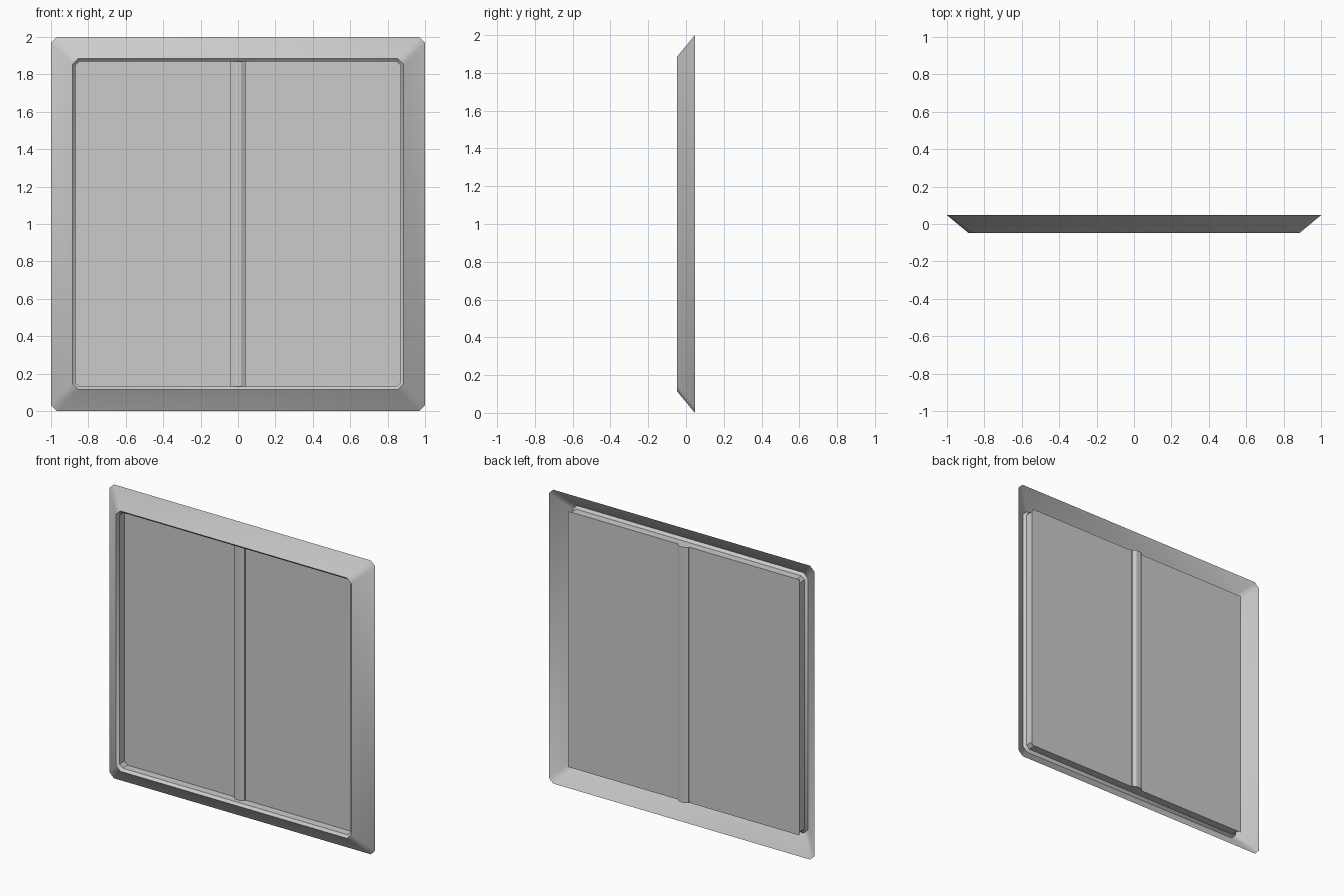
import bpy, bmesh, math

if "Cube" in bpy.data.objects:
    bpy.data.objects.remove(bpy.data.objects["Cube"])

D = 0.047        # half depth of the frame
PANE_Y = 0.024   # depth position of the glass


def finish(bm, name, smooth=None):
    bmesh.ops.recalc_face_normals(bm, faces=bm.faces)
    me = bpy.data.meshes.new(name)
    bm.to_mesh(me)
    bm.free()
    ob = bpy.data.objects.new(name, me)
    bpy.context.collection.objects.link(ob)
    if smooth:
        bpy.ops.object.select_all(action='DESELECT')
        ob.select_set(True)
        bpy.context.view_layer.objects.active = ob
        bpy.ops.object.shade_smooth_by_angle(angle=math.radians(smooth))
    return ob


def cut_square(bm, half, y, cut):
    """Ring of vertices: upright square with clipped corners, centred at z = 1."""
    k = half - cut
    pts = [(half, -k), (half, k), (k, half), (-k, half),
           (-half, k), (-half, -k), (-k, -half), (k, -half)]
    return [bm.verts.new((x, y, z + 1)) for x, z in pts]


# Window frame: open shell swept through (half size, depth, corner cut)
profile = [(1.0, D, 0.032), (0.886, -D, 0.032),
           (0.87, -0.03, 0.022), (0.87, PANE_Y, 0.022)]
bm = bmesh.new()
rings = [cut_square(bm, *p) for p in profile]
for a, b in zip(rings, rings[1:]):
    for i in range(8):
        j = (i + 1) % 8
        bm.faces.new((a[i], a[j], b[j], b[i]))
finish(bm, "window_frame", 40)

# Glass pane: single square sheet
bm = bmesh.new()
h = 0.87
bm.faces.new([bm.verts.new((x, PANE_Y, z + 1))
              for x, z in ((-h, -h), (h, -h), (h, h), (-h, h))])
finish(bm, "glass_pane")

# Centre mullion: flattened eight-sided bar passing through the pane
bm = bmesh.new()
bars = []
for z in (0.13, 1.87):
    bars.append([bm.verts.new((0.0435 * math.cos(t), 0.022 + 0.026 * math.sin(t), z))
                 for t in (math.radians(22.5 + 45 * i) for i in range(8))])
for i in range(8):
    j = (i + 1) % 8
    bm.faces.new((bars[0][i], bars[0][j], bars[1][j], bars[1][i]))
for ring in bars:
    bm.faces.new(ring)
finish(bm, "centre_mullion")
